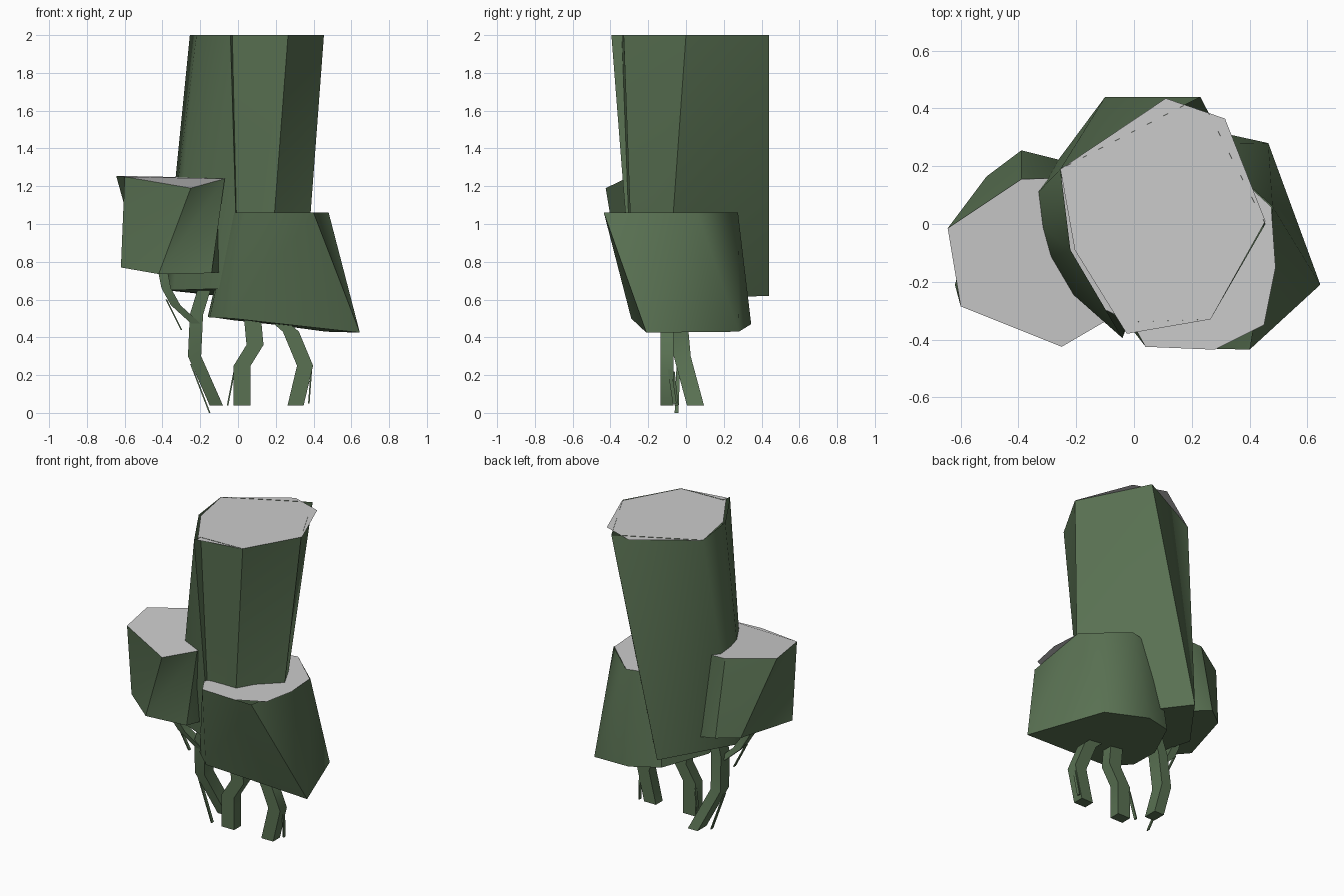
import bpy, bmesh
from mathutils import Vector

if "Cube" in bpy.data.objects:
    bpy.data.objects.remove(bpy.data.objects["Cube"])

green = bpy.data.materials.new("stem_green")
green.diffuse_color = (0.10, 0.165, 0.085, 1)
green.use_nodes = True
green.node_tree.nodes["Principled BSDF"].inputs["Base Color"].default_value = green.diffuse_color


def finish(bm, name, mat=None):
    bmesh.ops.recalc_face_normals(bm, faces=bm.faces)
    me = bpy.data.meshes.new(name)
    bm.to_mesh(me)
    bm.free()
    ob = bpy.data.objects.new(name, me)
    bpy.context.collection.objects.link(ob)
    me.materials.append(mat)
    bpy.ops.object.select_all(action='DESELECT')
    bpy.context.view_layer.objects.active = ob
    ob.select_set(True)
    bpy.ops.object.shade_smooth_by_angle(angle=0.85)


def trunk(name, top, bottom, cap):
    """Lofted green wall with a green underside, plus a loose grey cut face on top."""
    n = len(top)
    bm = bmesh.new()
    t = [bm.verts.new(p) for p in top]
    b = [bm.verts.new(p) for p in bottom]
    for i in range(n):
        j = (i + 1) % n
        bm.faces.new((b[i], b[j], t[j]))
        bm.faces.new((b[i], t[j], t[i]))
    bm.faces.new(b[::-1])
    finish(bm, name + "_wall", green)
    me = bpy.data.meshes.new(name + "_cap")
    me.from_pydata(cap, [], [list(range(len(cap)))])
    bpy.context.collection.objects.link(bpy.data.objects.new(name + "_cap", me))


def root(name, path, w, d):
    """Four-sided bent root; w = width in x, d = depth in y."""
    bm = bmesh.new()
    rings = []
    for p in path:
        rings.append([bm.verts.new(Vector(p) + Vector((sx * w / 2, sy * d / 2, 0)))
                      for sx, sy in ((-1, -1), (1, -1), (1, 1), (-1, 1))])
    for a, b in zip(rings, rings[1:]):
        for i in range(4):
            j = (i + 1) % 4
            bm.faces.new((a[i], a[j], b[j], b[i]))
    bm.faces.new(rings[0])
    bm.faces.new(rings[-1])
    finish(bm, name, green)


def at(z, pts):
    return [(x, y, z) for x, y in pts]


# tall main column, its wall twisting slightly towards the foot
trunk("main_column",
      at(2.0, [(.455, 0), (.23, .44), (-.255, .19),
               (-.22, -.09), (-.04, -.395), (-.03, -.34), (.265, -.33)]),
      [(.35, -.1, .6), (-.1, .44, .62), (-.39, .05, .65),
       (-.34, -.13, .65), (0, -.29, .66), (.04, -.28, .66), (.16, -.28, .62)],
      at(1.998, [(.455, .01), (.315, .365), (.11, .435), (-.255, .19),
                 (-.205, -.09), (-.025, -.38), (.265, -.33)]))

# short stump on the right, flaring and leaning outward
trunk("right_stump",
      at(1.06, [(.48, .06), (.24, .275), (.02, .22),
                (-.03, -.1), (-.03, -.3), (.04, -.425), (.4, -.435)]),
      [(.465, .28, .43), (.17, .345, .47), (-.02, .28, .49),
       (-.16, .0, .51), (-.15, -.18, .505), (-.03, -.29, .5), (.645, -.21, .425)],
      at(1.06, [(.49, -.15), (.475, .06), (.24, .275), (.02, .22), (-.03, -.1),
                (-.03, -.3), (.04, -.425), (.28, -.435), (.45, -.35)]))

# small stump on the left
left_top = [(-.07, -.2, 1.24), (-.13, .1, 1.25), (-.25, .16, 1.25), (-.39, .155, 1.25),
            (-.645, -.015, 1.255), (-.6, -.285, 1.25), (-.25, -.425, 1.19), (-.07, -.32, 1.24)]
trunk("left_stump", left_top,
      [(-.03, -.1, .75), (-.15, .12, .70), (-.25, .22, .73), (-.39, .255, .77),
       (-.51, .165, .77), (-.62, -.21, .77), (-.42, -.35, .735), (-.14, -.33, .74)],
      left_top)

# bent roots below
root("left_root", [(-.165, -.05, .7), (-.22, -.04, .52), (-.23, -.02, .3), (-.115, .05, .04)], .07, .09)
root("middle_root", [(.075, -.1, .52), (.09, -.1, .36), (.022, -.1, .25), (.022, -.1, .04)], .09, .07)
root("right_root", [(.2, -.1, .5), (.28, -.1, .43), (.355, -.1, .25), (.305, -.1, .04)], .085, .07)
root("side_root", [(-.4, -.1, .76), (-.38, -.1, .66), (-.33, -.08, .57), (-.22, -.05, .47)], .05, .06)

# thin root hairs
for i, (a, b) in enumerate([((-.25, -.04, .26), (-.15, -.05, 0.0)),
                            ((-.02, -.07, .22), (-.055, -.05, .04)),
                            ((.39, -.09, .25), (.375, -.06, .05)),
                            ((-.38, -.08, .6), (-.3, -.07, .44))]):
    root(f"root_hair_{i + 1}", [a, b], .008, .02)
